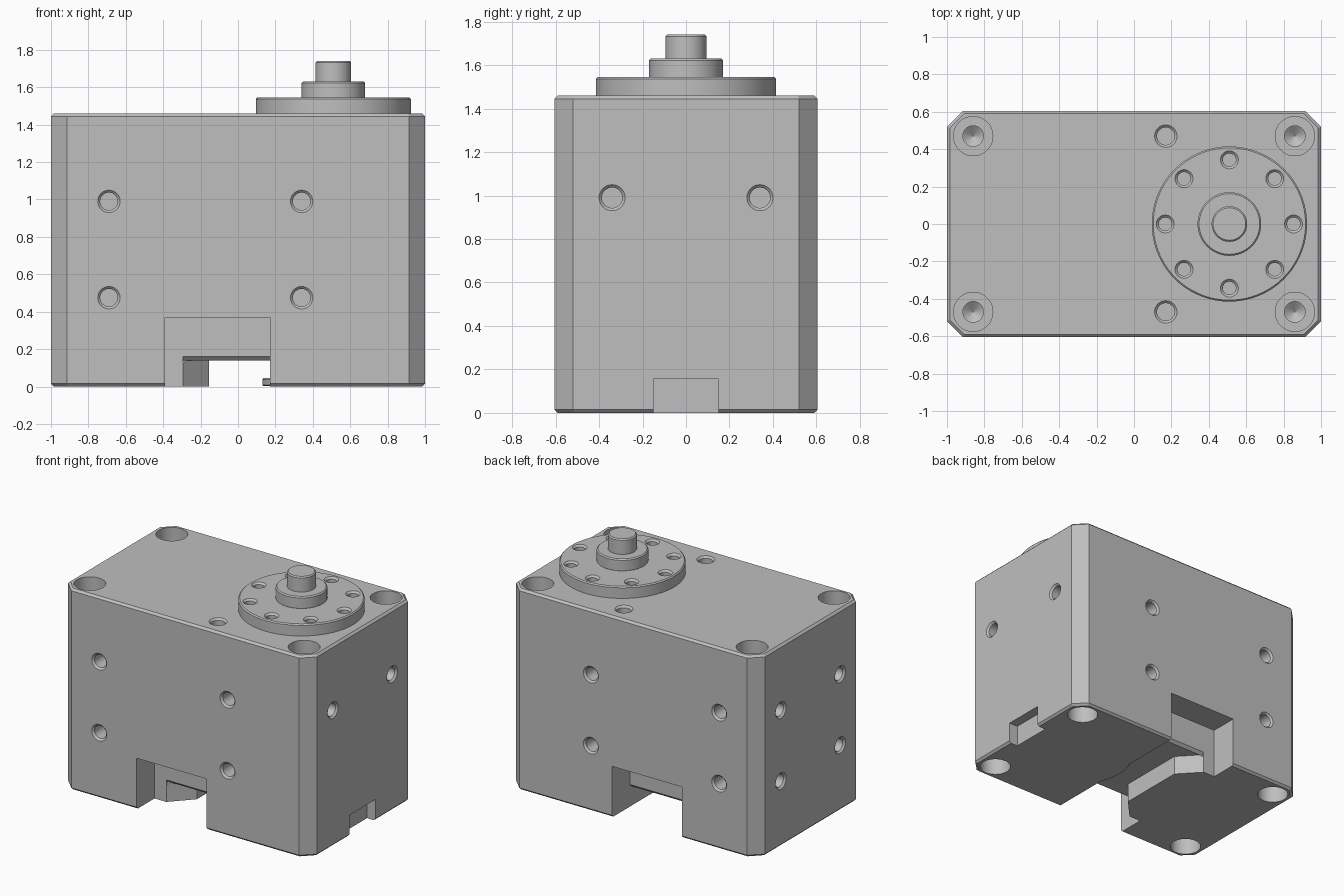
import bpy, bmesh, math
from mathutils import Matrix, Vector

cube = bpy.data.objects.get("Cube")
if cube:
    bpy.data.objects.remove(cube)

# One plain metal colour
metal = bpy.data.materials.new("grey metal")
metal.use_nodes = True
GREY = (0.52, 0.52, 0.52, 1)
metal.diffuse_color = GREY
metal.node_tree.nodes["Principled BSDF"].inputs["Base Color"].default_value = GREY

UP, DOWN = Vector((0, 0, 1)), Vector((0, 0, -1))
HX, HY, TOP = 1.0, 0.605, 1.46
AXIS = 0.51                       # x of the output shaft


def loft(bm, rings):
    """Closed solid through a stack of equal point rings."""
    loops = [[bm.verts.new(p) for p in ring] for ring in rings]
    n = len(loops[0])
    for a, b in zip(loops, loops[1:]):
        for i in range(n):
            j = (i + 1) % n
            bm.faces.new((a[i], a[j], b[j], b[i]))
    bm.faces.new(loops[0][::-1])
    bm.faces.new(loops[-1])


def lathe(bm, profile, place, direction=UP, sides=40):
    """Turned solid: profile of (radius, height) about a direction."""
    m = Matrix.Translation(place) @ direction.to_track_quat("Z", "Y").to_matrix().to_4x4()
    turns = [2 * math.pi * i / sides for i in range(sides)]
    loft(bm, [[m @ Vector((r * math.cos(t), r * math.sin(t), h)) for t in turns]
              for r, h in profile])


def box(bm, x0, x1, y0, y1, z0, z1):
    loft(bm, [[(x0, y0, z), (x1, y0, z), (x1, y1, z), (x0, y1, z)] for z in (z0, z1)])


def finish(bm, name):
    bmesh.ops.recalc_face_normals(bm, faces=bm.faces)
    mesh = bpy.data.meshes.new(name)
    bm.to_mesh(mesh)
    bm.free()
    mesh.materials.append(metal)
    obj = bpy.data.objects.new(name, mesh)
    bpy.context.collection.objects.link(obj)
    return obj


def cut(obj, bm):
    """Subtract a cutter and apply the result."""
    cutter = finish(bm, "cutter")
    mod = obj.modifiers.new("cut", "BOOLEAN")
    mod.operation, mod.solver, mod.object = "DIFFERENCE", "EXACT", cutter
    graph = bpy.context.evaluated_depsgraph_get()
    mesh = bpy.data.meshes.new_from_object(obj.evaluated_get(graph))
    obj.modifiers.clear()
    obj.data = mesh
    bpy.data.objects.remove(cutter)


def screw_hole(bm, place, direction, radius=0.06, depth=0.2):
    """Blind hole with a countersunk rim."""
    lathe(bm, [(radius + 0.015, 0.015), (radius - 0.013, -0.013),
               (radius - 0.013, -depth)], place, direction, 32)


def octagon(inset, z):
    x, y, c = HX - inset, HY - inset, 0.085 - 0.586 * inset
    return [(x, y - c, z), (x - c, y, z), (c - x, y, z), (-x, y - c, z),
            (-x, c - y, z), (c - x, -y, z), (x - c, -y, z), (x, c - y, z)]


# Housing with chamfered edges
bm = bmesh.new()
EDGE = 0.015
loft(bm, [octagon(EDGE, 0), octagon(0, EDGE), octagon(0, TOP - EDGE), octagon(EDGE, TOP)])
housing = finish(bm, "housing")

# Notches in front, back and shaft-end walls
bm = bmesh.new()
box(bm, -0.39, 0.17, -0.8, -0.4, -0.1, 0.37)
box(bm, -0.39, 0.17, 0.4, 0.8, -0.1, 0.37)
box(bm, 0.93, 1.2, -0.15, 0.15, -0.1, 0.155)
cut(housing, bm)

# Underside channel, narrowed in the middle
bm = bmesh.new()
plan = [(0.17, -0.42), (0.17, 0.42), (-0.295, 0.42), (-0.295, 0.4),
        (-0.155, 0.25), (-0.155, -0.25), (-0.295, -0.4), (-0.295, -0.42)]
loft(bm, [[(x, y, z) for x, y in plan] for z in (-0.1, 0.14)])
cut(housing, bm)

# Chamfer on the channel mouths
bm = bmesh.new()
for y in (-0.4, 0.4):
    d = 0.02
    loft(bm, [[(x, y - d, 0.14), (x, y, 0.14 - d), (x, y + d, 0.14), (x, y, 0.14 + d)]
              for x in (-0.295, 0.17)])
cut(housing, bm)

# Screw holes on every side
bm = bmesh.new()
for z in (0.475, 0.99):
    for side in (-1, 1):
        for x in (-0.69, 0.34):
            screw_hole(bm, (x, side * HY, z), Vector((0, side, 0)))
        screw_hole(bm, (-HX, side * 0.34, z), Vector((-1, 0, 0)), depth=0.13)
        if z > 0.9:
            screw_hole(bm, (HX, side * 0.34, z), Vector((1, 0, 0)), depth=0.13)
for side in (-1, 1):
    screw_hole(bm, (0.17, side * 0.47, TOP), UP)
    # Counterbored corner bolts, top and bottom
    for x in (-0.86, 0.86):
        for z, way in ((TOP, UP), (0, DOWN)):
            lathe(bm, [(0.105, 0.05), (0.105, -0.3), (0.055, -0.3),
                       (0.055, -0.34), (0.002, -0.38)], (x, side * 0.47, z), way)
cut(housing, bm)

# Output flange with a ring of eight holes
bm = bmesh.new()
lathe(bm, [(0.415, 0), (0.415, 0.077), (0.407, 0.085)], (AXIS, 0, TOP), sides=72)
flange = finish(bm, "output_flange")
bm = bmesh.new()
for i in range(8):
    a = math.pi * i / 4
    place = (AXIS + 0.343 * math.cos(a), 0.343 * math.sin(a), TOP + 0.085)
    screw_hole(bm, place, UP, 0.048, 0.12)
cut(flange, bm)

# Hub, shaft pin and lower bearing plate
parts = [housing, flange]
for name, r, low, high in (("hub", 0.17, 1.54, 1.63), ("shaft_pin", 0.095, 1.62, 1.74),
                           ("bearing_plate", 0.38, 0.002, 0.045)):
    bm = bmesh.new()
    lathe(bm, [(r - 0.006, low), (r, low + 0.006), (r, high - 0.008), (r - 0.008, high)],
          (AXIS, 0, 0), sides=64)
    parts.append(finish(bm, name))

# Smooth round walls, keep edges crisp
bpy.ops.object.select_all(action="DESELECT")
for obj in parts:
    obj.select_set(True)
bpy.context.view_layer.objects.active = housing
bpy.ops.object.shade_smooth_by_angle(angle=math.radians(25))
